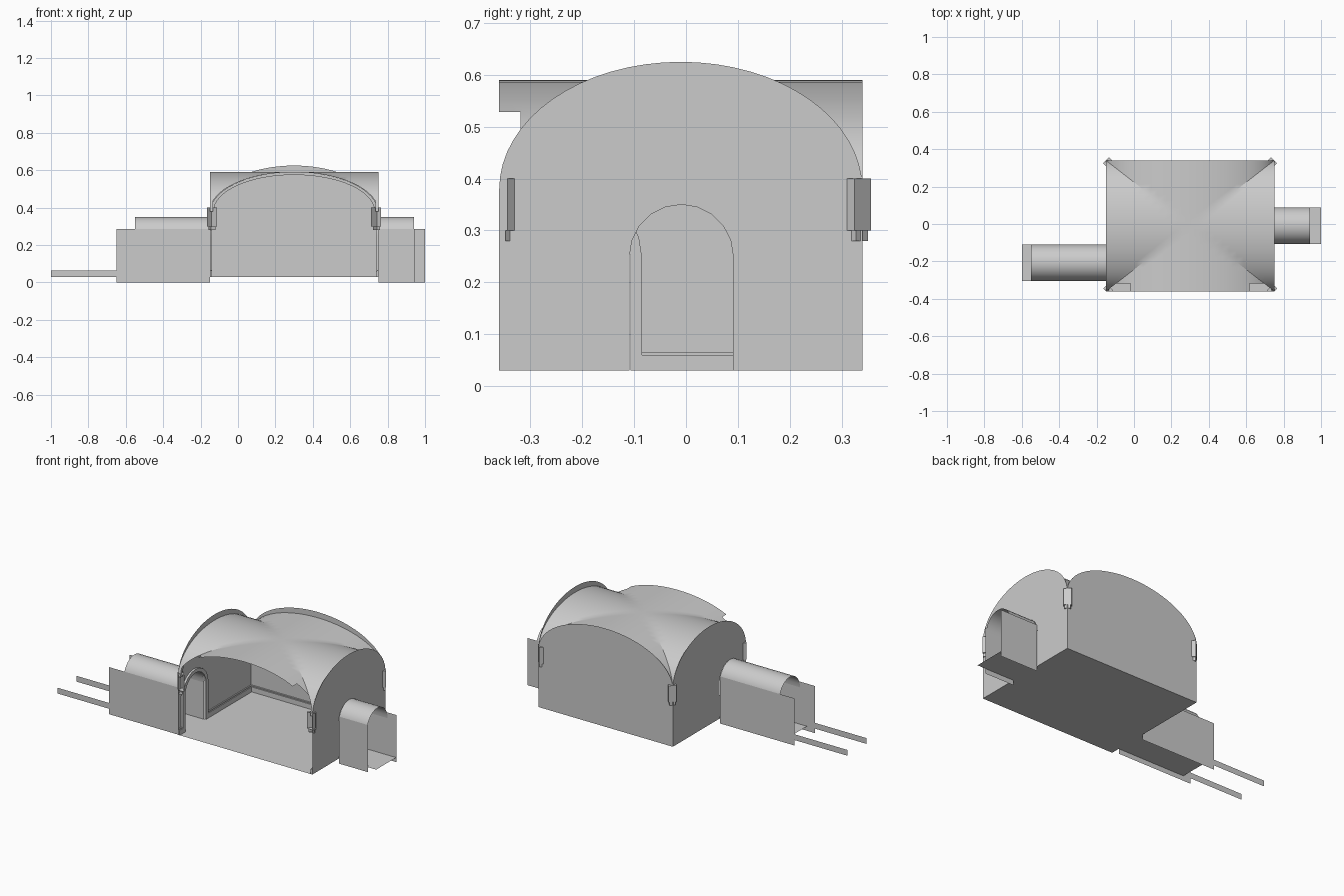
import bpy, bmesh
from math import sin, cos, pi, radians
from mathutils import Matrix

if "Cube" in bpy.data.objects:
    bpy.data.objects.remove(bpy.data.objects["Cube"])

X0, X1, Y0, Y1 = -0.15, 0.75, -0.36, 0.34      # room plan
XC, YC, A, B = 0.30, -0.01, 0.45, 0.35         # centre and half spans
FLOOR, SPRING = 0.03, 0.38
DOORS = {X0: -0.207, X1: -0.009}               # door centre on each side wall


def make(name, verts, faces, smooth=False):
    me = bpy.data.meshes.new(name)
    me.from_pydata(verts, [], faces)
    me.update()
    ob = bpy.data.objects.new(name, me)
    bpy.context.collection.objects.link(ob)
    if smooth:
        bpy.context.view_layer.objects.active = ob
        ob.select_set(True)
        bpy.ops.object.shade_smooth_by_angle(angle=radians(30))
        ob.select_set(False)
    return ob


def arc(c, r, spring, h, n, a0=0.0):
    """Points of a half ellipse from the low-u end to the high-u end."""
    return [(c - r * cos(t), spring + h * sin(t))
            for t in [a0 + (pi - 2 * a0) * i / n for i in range(n + 1)]]


def box(name, x0, x1, y0, y1, z0, z1):
    v = [(x, y, z) for x in (x0, x1) for y in (y0, y1) for z in (z0, z1)]
    f = [(0, 1, 3, 2), (4, 6, 7, 5), (0, 4, 5, 1), (2, 3, 7, 6), (0, 2, 6, 4), (1, 5, 7, 3)]
    return make(name, v, f)


def sheet(name, x0, x1, y, z0, z1):
    return make(name, [(x0, y, z0), (x1, y, z0), (x1, y, z1), (x0, y, z1)], [(0, 1, 2, 3)])


def flat(name, x0, x1, y0, y1, z):
    return make(name, [(x0, y0, z), (x1, y0, z), (x1, y1, z), (x0, y1, z)], [(0, 1, 2, 3)])


def band(name, inner, outer, place, depth):
    """Rectangular moulding between two matching profiles."""
    v, f = [], []
    for (a, b) in zip(inner, outer):
        v += [place(*a, 0), place(*b, 0), place(*b, depth), place(*a, depth)]
    for i in range(len(inner) - 1):
        for k in range(4):
            l = (k + 1) % 4
            f.append((4 * i + k, 4 * i + l, 4 * i + 4 + l, 4 * i + 4 + k))
    e = 4 * (len(inner) - 1)
    f += [(3, 2, 1, 0), (e, e + 1, e + 2, e + 3)]
    return make(name, v, f, True)


# Room floor and back wall with arched top
flat("room_floor", X0, X1, Y0, Y1, FLOOR)
pts = [(X1, FLOOR), (X0, FLOOR)] + arc(XC, A, SPRING, 0.245, 32)
make("back_wall", [(x, Y1, z) for x, z in pts], [range(len(pts))])
back = lambda u, z, d: (u, Y1 - d, z)
band("back_rib", arc(XC, A - 0.02, SPRING, 0.195, 32), arc(XC, A - 0.003, SPRING, 0.21, 32), back, 0.015)
box("back_baseboard", X0, X1, Y1 - 0.012, Y1, FLOOR, 0.06)
box("back_baseboard_cap", X0, X1, Y1 - 0.007, Y1, 0.06, 0.066)

# Side walls with door openings, ribs, door mouldings and baseboards
for side, x, s in (("left", X0, 1), ("right", X1, -1)):
    dc = DOORS[x]
    door = [(dc - 0.1, FLOOR)] + arc(dc, 0.1, 0.25, 0.1, 10) + [(dc + 0.1, FLOOR)]
    pts = [(Y0, FLOOR)] + door + [(Y1, FLOOR)] + arc(YC, B, SPRING, 0.245, 32)[::-1]
    make(side + "_wall", [(x, y, z) for y, z in pts], [range(len(pts))])
    place = lambda u, z, d: (x + s * d, u, z)
    band(side + "_rib", arc(YC, B - 0.02, SPRING, 0.195, 32), arc(YC, B - 0.003, SPRING, 0.21, 32), place, 0.015)
    trim = [(dc - 0.122, FLOOR)] + arc(dc, 0.122, 0.25, 0.122, 10) + [(dc + 0.122, FLOOR)]
    band(side + "_door_moulding", door, trim, place, 0.012)
    for y0, y1 in ((Y0, dc - 0.122), (dc + 0.122, Y1)):
        xs = sorted((x, x + s * 0.012))
        box(side + "_baseboard", *xs, y0, y1, FLOOR, 0.06)
        xs = sorted((x, x + s * 0.007))
        box(side + "_baseboard_cap", *xs, y0, y1, 0.06, 0.066)

# Groin vault, with the broken lower corners at the open front
N = 32
verts, faces = [], []
ang = [pi * i / N for i in range(N + 1)]
for t in ang:
    for q in ang:
        verts.append((XC - A * cos(t), YC - B * cos(q), SPRING + 0.21 * max(sin(t), sin(q))))
idx = lambda i, j: i * (N + 1) + j
for i in range(N):
    for j in range(N):
        a, b, c, d = idx(i, j), idx(i + 1, j), idx(i + 1, j + 1), idx(i, j + 1)
        if i == j:
            cells = [(a, b, c), (a, c, d)]
        elif i + j == N - 1:
            cells = [(a, b, d), (b, c, d)]
        else:
            cells = [(a, b, c, d)]
        for f in cells:
            t = sum(k // (N + 1) for k in f) / len(f) / N
            q = sum(k % (N + 1) for k in f) / len(f) / N
            t = min(t, 1 - t)
            if q < 0.143 and q < t < 0.25:
                continue
            faces.append(f)
make("groin_vault", verts, faces, True)


# Corner corbels set diagonally; the front pair are cut open
def corbel(name, sx, sy, w, d, off, z0, z1):
    cx = XC + sx * (0.449 - off)
    cy = 0.341 - off if sy > 0 else -0.361 + off
    bm = bmesh.new()
    bmesh.ops.create_cube(bm, size=1)
    bm.transform(Matrix.Diagonal((d, w, z1 - z0, 1)))
    if sy < 0:
        cut = [f for f in bm.faces if f.calc_center_median().x > d * 0.4
               or f.calc_center_median().y * sx < -w * 0.4]
        bmesh.ops.delete(bm, geom=cut, context='FACES')
        bm.verts.ensure_lookup_table()
    angle = {(1, 1): 45, (-1, 1): 135, (1, -1): -45, (-1, -1): -135}[(sx, sy)]
    bm.transform(Matrix.Translation((cx, cy, (z0 + z1) / 2)) @ Matrix.Rotation(radians(angle), 4, 'Z'))
    if sy < 0:
        geom = bm.verts[:] + bm.edges[:] + bm.faces[:]
        bmesh.ops.bisect_plane(bm, geom=geom, plane_co=(0, Y0, 0), plane_no=(0, -1, 0), clear_outer=True)
    me = bpy.data.meshes.new(name)
    bm.to_mesh(me)
    bm.free()
    bpy.context.collection.objects.link(bpy.data.objects.new(name, me))


for sx in (-1, 1):
    for sy in (-1, 1):
        corbel("corbel", sx, sy, 0.045, 0.031, 0.011, 0.30, 0.40)
        corbel("corbel_foot", sx, sy, 0.032, 0.02, 0.009, 0.28, 0.30)


# Barrel-vaulted passages: floor, two walls, vault and skirting strips
def passage(side, door_x, floor_x, front_x, back_x, vault_x, skirt_front, skirt_back):
    c = DOORS[door_x]
    lo, hi = c - 0.098, c + 0.098
    flat(side + "_passage_floor", door_x, floor_x, lo, hi, FLOOR)
    sheet(side + "_passage_front_wall", door_x, front_x, lo, 0, 0.285)
    sheet(side + "_passage_back_wall", door_x, back_x, hi, 0, 0.285)
    prof = arc(c, 0.098, 0.25, 0.1, 14)
    v = [(x, y, z) for y, z in prof for x in (door_x, vault_x)]
    f = [(2 * i, 2 * i + 1, 2 * i + 3, 2 * i + 2) for i in range(len(prof) - 1)]
    make(side + "_passage_vault", v, f, True)
    sheet(side + "_passage_front_skirting", door_x, skirt_front, lo + 0.005, FLOOR, 0.065)
    sheet(side + "_passage_back_skirting", door_x, skirt_back, hi - 0.005, FLOOR, 0.065)


passage("left", X0, -0.60, -0.65, -0.65, -0.55, -1.0, -1.0)
passage("right", X1, 1.0, 0.945, 1.0, 0.94, 0.94, 0.995)
